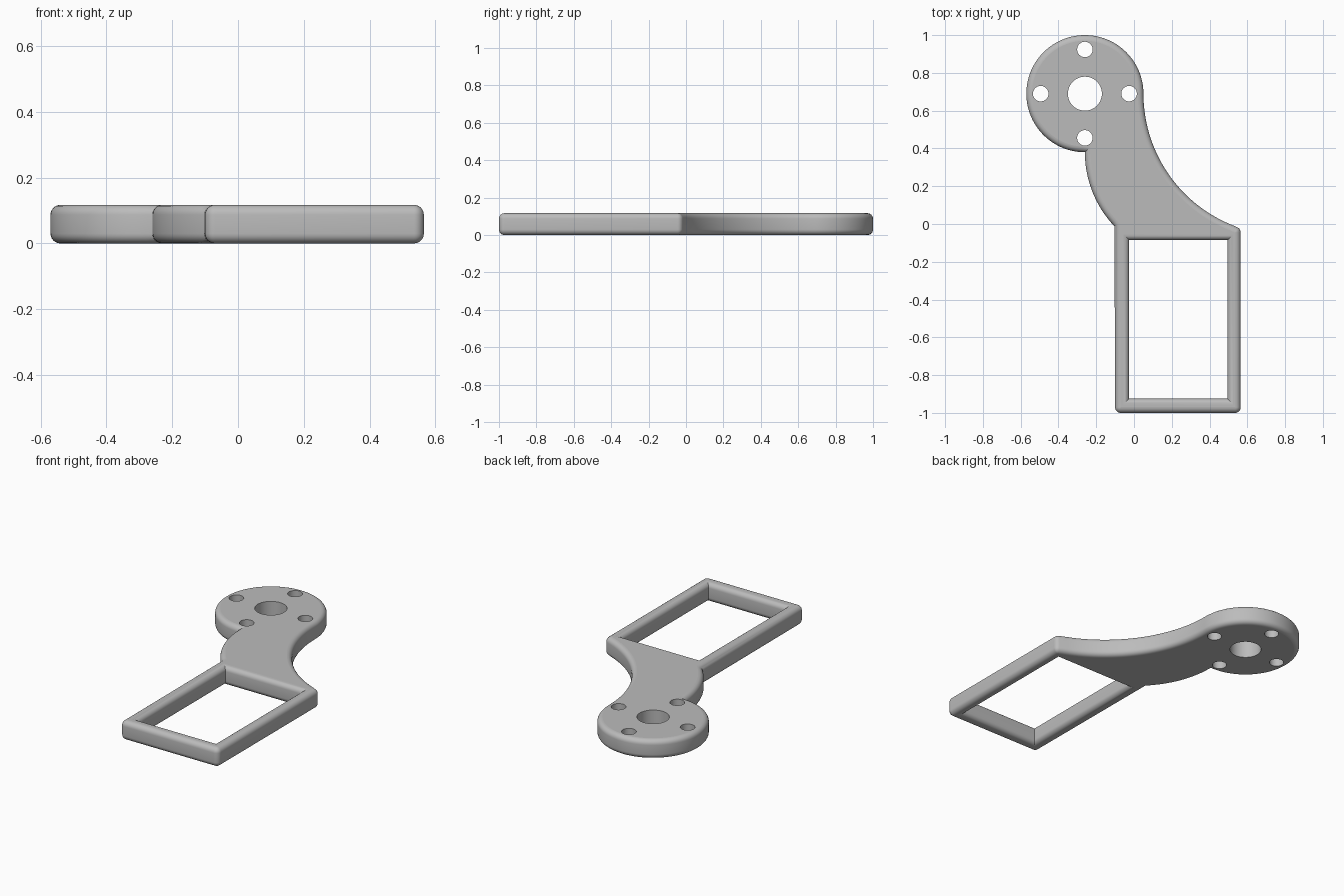
import bpy, bmesh
from math import sin, cos, radians, pi
from mathutils import Vector

cube = bpy.data.objects.get("Cube")
if cube:
    bpy.data.objects.remove(cube)

HEIGHT = 0.117
FILLET = 0.03
STEPS = 6
HUB = (-0.26, 0.69)


def arc(center, radius, start, end, count):
    """Points along an arc, angles in degrees."""
    angles = [radians(start + (end - start) * i / count) for i in range(count + 1)]
    return [Vector((center[0] + radius * cos(a), center[1] + radius * sin(a))) for a in angles]


def circle(center, radius, count=48):
    return arc(center, radius, 0, 360, count)[:-1]


def inset(points, distance):
    """Move a loop to its left by a mitred distance."""
    moved = []
    for i, p in enumerate(points):
        d1 = (p - points[i - 1]).normalized()
        d2 = (points[(i + 1) % len(points)] - p).normalized()
        n1, n2 = Vector((-d1.y, d1.x)), Vector((-d2.y, d2.x))
        moved.append(p + (n1 + n2) * distance / (1 + n1.dot(n2)))
    return moved


def add_wall(bm, points, fillet):
    """Vertical wall around a loop, rounded at its top and bottom."""
    layers = [(0, 0), (0, HEIGHT)]
    if fillet:
        quarter = [i * pi / 2 / STEPS for i in range(STEPS + 1)]
        lower = [(fillet * (1 - sin(a)), fillet * (1 - cos(a))) for a in quarter]
        layers = lower + [(d, HEIGHT - z) for d, z in reversed(lower)]
    rings = [[bm.verts.new((p.x, p.y, z)) for p in inset(points, d)] for d, z in layers]
    count = len(points)
    for low, high in zip(rings, rings[1:]):
        for i in range(count):
            j = (i + 1) % count
            bm.faces.new((low[i], low[j], high[j], high[i]))


# Outline: hub disc, inner arm curve, frame corners, outer arm curve
outline = arc(HUB, 0.31, 0, 270, 90)
outline += arc((0.31, 0.38), 0.57, 180, 223.5, 24)[1:]
outline += arc((-0.07, -0.97), FILLET, 180, 270, 8)
outline += arc((0.535, -0.97), FILLET, 270, 360, 8)
outline += arc((0.535, -0.045), FILLET, 0, 70.2, 8)
outline += arc((0.80, 0.69), 0.75, 250.2, 180, 40)[1:-1]

# Frame window, clockwise so its rounding goes into the bars
window = [Vector(p) for p in ((-0.026, -0.925), (-0.026, -0.085),
                              (0.495, -0.085), (0.495, -0.925))]

bm = bmesh.new()
add_wall(bm, outline, FILLET)
add_wall(bm, window, FILLET)

# Hub bore and four screw holes
add_wall(bm, circle(HUB, 0.09), 0)
for dx, dy in ((1, 0), (0, 1), (-1, 0), (0, -1)):
    add_wall(bm, circle((HUB[0] + dx * 0.234, HUB[1] + dy * 0.234), 0.041), 0)
bmesh.ops.remove_doubles(bm, verts=bm.verts, dist=0.001)

# Flat top and bottom
for level in (0, HEIGHT):
    rim = [e for e in bm.edges if e.is_boundary
           and all(abs(v.co.z - level) < 0.0001 for v in e.verts)]
    bmesh.ops.triangle_fill(bm, edges=rim, use_beauty=True, normal=(0, 0, 1))
    for e in rim:
        e.smooth = False
bmesh.ops.recalc_face_normals(bm, faces=bm.faces)

mesh = bpy.data.meshes.new("bracket_arm")
bm.to_mesh(mesh)
bm.free()
bracket = bpy.data.objects.new("bracket_arm", mesh)
bpy.context.collection.objects.link(bracket)

grey = bpy.data.materials.new("plain_grey")
grey.use_nodes = True
color = (0.5, 0.5, 0.5, 1)
grey.diffuse_color = color
grey.node_tree.nodes["Principled BSDF"].inputs["Base Color"].default_value = color
mesh.materials.append(grey)

bpy.ops.object.select_all(action='DESELECT')
bracket.select_set(True)
bpy.context.view_layer.objects.active = bracket
bpy.ops.object.shade_smooth_by_angle(angle=radians(30))
